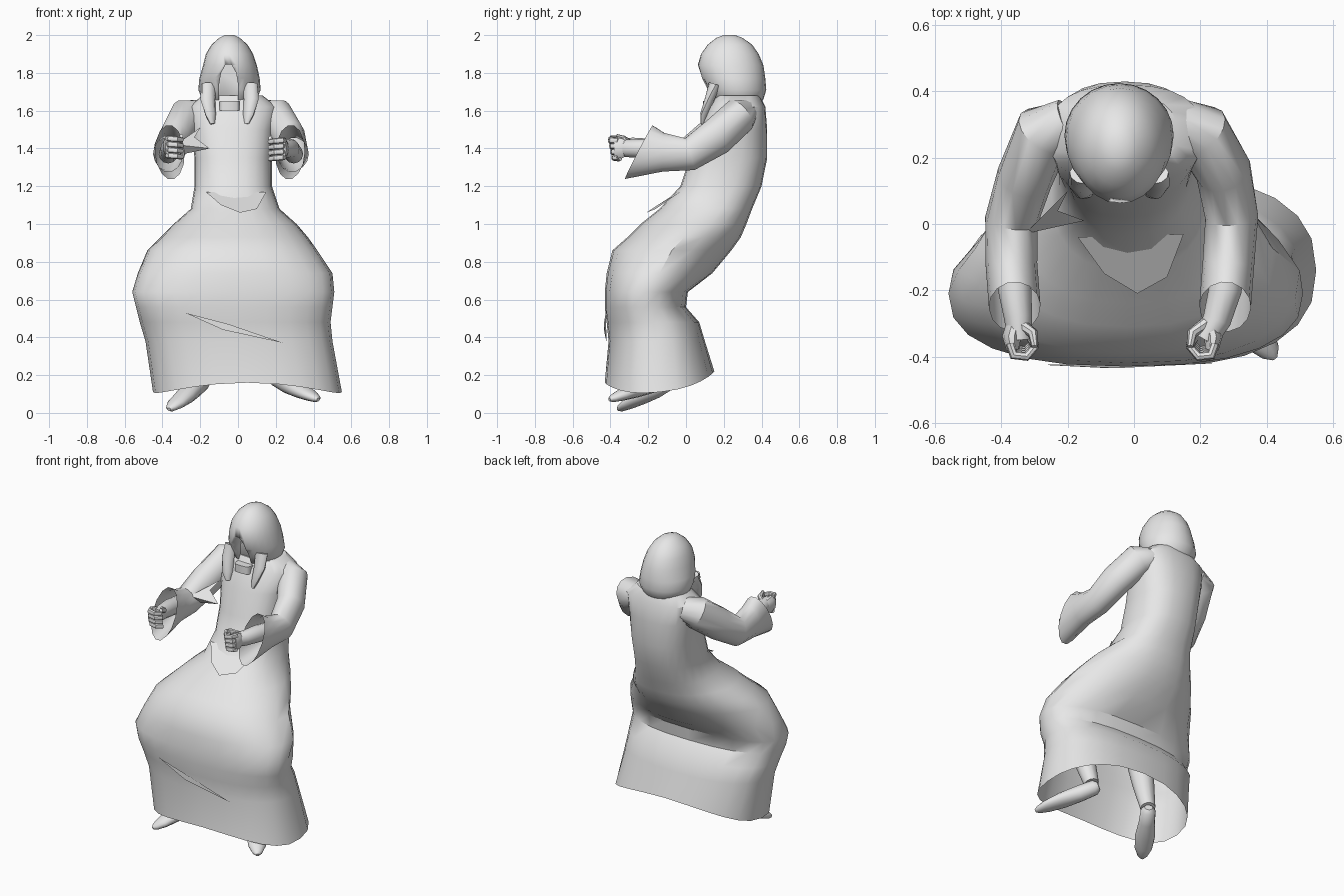
import bpy, bmesh
from math import sin, cos, pi, copysign
from mathutils import Vector

cube = bpy.data.objects.get("Cube")
if cube:
    bpy.data.objects.remove(cube, do_unlink=True)

grey = bpy.data.materials.new("plain grey")
grey.use_nodes = True
grey.diffuse_color = (0.8, 0.8, 0.8, 1)
grey.node_tree.nodes["Principled BSDF"].inputs["Base Color"].default_value = (0.8, 0.8, 0.8, 1)


def finish(name, bm, angle=0.7):
    bmesh.ops.recalc_face_normals(bm, faces=bm.faces)
    mesh = bpy.data.meshes.new(name)
    bm.to_mesh(mesh)
    bm.free()
    obj = bpy.data.objects.new(name, mesh)
    bpy.context.collection.objects.link(obj)
    mesh.materials.append(grey)
    bpy.ops.object.select_all(action='DESELECT')
    obj.select_set(True)
    bpy.context.view_layer.objects.active = obj
    bpy.ops.object.shade_smooth_by_angle(angle=angle)
    return obj


def loft(name, rings, start=True, end=True, angle=0.7):
    bm = bmesh.new()
    loops = [[bm.verts.new(p) for p in ring] for ring in rings]
    n = len(loops[0])
    for a, b in zip(loops, loops[1:]):
        for i in range(n):
            j = (i + 1) % n
            bm.faces.new((a[i], a[j], b[j], b[i]))
    if start:
        bm.faces.new(loops[0])
    if end:
        bm.faces.new(loops[-1])
    return finish(name, bm, angle)


def section(z, x0, x1, front, back, taper=0.0, tilt=0.0, sag=0.0, power=0.82, n=24):
    """Rounded horizontal ring, narrowed toward the back, optionally tilted."""
    ring = []
    for i in range(n):
        a = 2 * pi * i / n
        c, s = (copysign(abs(v) ** power, v) for v in (cos(a), sin(a)))
        x = (x0 + x1) / 2 + (x1 - x0) / 2 * c * (1 - taper * max(0, s))
        y = (front + back) / 2 + (back - front) / 2 * s
        ring.append((x, y, z + tilt * s - sag * c * c))
    return ring


def tube(name, path, n=12, start=True, end=True, shear=0.0):
    """Path of (x, y, z, half width, half height); shear slants the last ring."""
    pts = [Vector(p[:3]) for p in path]
    rings = []
    for k, p in enumerate(path):
        t = (pts[min(k + 1, len(pts) - 1)] - pts[max(k - 1, 0)]).normalized()
        side = t.cross(Vector((0, 0, 1)))
        side = side.normalized() if side.length > 0.15 else Vector((1, 0, 0))
        up = side.cross(t)
        slant = shear if k == len(path) - 1 else 0
        rings.append([pts[k] + side * p[3] * cos(2 * pi * i / n)
                      + (up * p[4] - t * slant) * sin(2 * pi * i / n) for i in range(n)])
    return loft(name, rings, start, end)


def plate(name, points):
    bm = bmesh.new()
    bm.faces.new([bm.verts.new(p) for p in points])
    return finish(name, bm)


# Robe: open hem, bent knees, hips and leaning torso
loft("robe", [
    section(0.19, -0.45, 0.55, -0.43, 0.15, tilt=0.03, sag=0.08),
    section(0.38, -0.49, 0.50, -0.41, 0.10),
    section(0.48, -0.52, 0.49, -0.42, 0.07),
    section(0.56, -0.54, 0.50, -0.43, 0.00),
    section(0.64, -0.56, 0.51, -0.43, 0.01),
    section(0.74, -0.53, 0.50, -0.42, 0.14, 0.3),
    section(0.86, -0.48, 0.42, -0.39, 0.24, 0.35),
    section(0.93, -0.41, 0.37, -0.31, 0.29, 0.3),
    section(1.00, -0.34, 0.31, -0.24, 0.32, 0.2),
    section(1.08, -0.25, 0.22, -0.14, 0.35),
    section(1.20, -0.23, 0.18, -0.03, 0.40),
    section(1.35, -0.23, 0.18, 0.02, 0.43),
    section(1.50, -0.25, 0.19, 0.07, 0.43),
    section(1.62, -0.26, 0.21, 0.12, 0.42),
    section(1.68, -0.19, 0.13, 0.16, 0.39),
], start=False)

# Tunic point at the waist and a fold across the skirt
plate("waist_flap", [(-0.17, -0.04, 1.17), (-0.09, -0.15, 1.10), (0.01, -0.21, 1.06),
                     (0.10, -0.16, 1.08), (0.15, -0.03, 1.17)])
plate("skirt_fold", [(-0.28, -0.425, 0.53), (-0.05, -0.435, 0.47),
                     (0.24, -0.42, 0.37), (-0.08, -0.435, 0.44)])

# Hood with an arched face opening
hood = loft("hood", [
    section(1.63, -0.15, 0.07, 0.18, 0.38, power=1),
    section(1.66, -0.19, 0.10, 0.13, 0.41, power=1),
    section(1.71, -0.21, 0.12, 0.11, 0.425, power=1),
    section(1.77, -0.205, 0.115, 0.08, 0.42, power=1),
    section(1.84, -0.185, 0.10, 0.062, 0.41, power=1),
    section(1.90, -0.17, 0.08, 0.08, 0.385, power=1),
    section(1.95, -0.14, 0.05, 0.115, 0.35, power=1),
    section(1.985, -0.10, 0.01, 0.16, 0.30, power=1),
    section(2.00, -0.07, -0.02, 0.20, 0.26, power=1),
])
arch = [(-0.10, 1.60), (0.00, 1.60), (0.00, 1.74), (-0.01, 1.80),
        (-0.035, 1.845), (-0.065, 1.845), (-0.09, 1.80), (-0.10, 1.74)]
cutter = loft("face_cutter", [[(x, y, z) for x, z in arch] for y in (0.0, 0.17)])
cutter.hide_render = True
cut = hood.modifiers.new("face opening", 'BOOLEAN')
cut.object = cutter
cut.solver = 'EXACT'
bpy.context.view_layer.objects.active = hood
bpy.ops.object.modifier_apply(modifier=cut.name)
bpy.data.objects.remove(cutter, do_unlink=True)

# Hood lappets and collar
for side, name in ((-1, "right_lappet"), (1, "left_lappet")):
    x = -0.045
    tube(name, [(x + side * 0.11, 0.15, 1.74, 0.04, 0.03), (x + side * 0.115, 0.125, 1.66, 0.04, 0.025),
                (x + side * 0.10, 0.10, 1.58, 0.033, 0.02), (x + side * 0.09, 0.09, 1.53, 0.015, 0.01)], n=10)
loft("collar", [section(z, -0.10, 0.01, 0.09, 0.25, power=0.4, n=16) for z in (1.60, 1.65)])


def arm(label, side, shoulder, upper, elbow, cuff, wrist, hand):
    # Sleeve with a wide slanted cuff
    cx, cy, cz = cuff
    tube(label + "_sleeve", [
        (shoulder[0] - side * 0.07, shoulder[1] + 0.03, shoulder[2] + 0.02, 0.07, 0.07),
        (*shoulder, 0.09, 0.10), (*upper, 0.085, 0.10), (*elbow, 0.08, 0.09),
        (cx + side * 0.01, cy + 0.13, cz, 0.078, 0.105), (*cuff, 0.078, 0.145)],
        n=14, end=False, shear=0.075)
    # Forearm and wrist
    tube(label + "_forearm", [(*elbow, 0.05, 0.05), (cx, cy + 0.05, cz + 0.02, 0.05, 0.052),
                              (*wrist, 0.043, 0.047), (*hand, 0.035, 0.045)])
    # Fist: palm, four curled fingers, thumb
    x, y, z = hand
    tube(label + "_palm", [(x + side * 0.015, y + 0.05, z, 0.025, 0.035),
                           (x + side * 0.025, y + 0.01, z, 0.028, 0.055),
                           (x + side * 0.02, y - 0.03, z, 0.02, 0.052)], n=10)
    for i in range(4):
        h = z + 0.043 - i * 0.03
        inset = 0.006 * i
        tube(f"{label}_finger_{i + 1}", [
            (x + side * 0.03, y - 0.01, h, 0.013, 0.015),
            (x + side * 0.018, y - 0.045 + inset, h, 0.015, 0.016),
            (x - side * 0.02, y - 0.05 + inset, h - 0.004, 0.014, 0.015),
            (x - side * 0.045, y - 0.022 + inset, h - 0.008, 0.013, 0.014),
            (x - side * 0.03, y + 0.004, h - 0.008, 0.009, 0.01)], n=8)
    tube(label + "_thumb", [(x, y + 0.05, z + 0.02, 0.018, 0.02),
                            (x - side * 0.04, y + 0.02, z + 0.04, 0.016, 0.018),
                            (x - side * 0.045, y - 0.02, z + 0.055, 0.01, 0.012)], n=8)


arm("left", 1, (0.20, 0.28, 1.57), (0.27, 0.16, 1.46), (0.295, 0.02, 1.37),
    (0.275, -0.25, 1.38), (0.25, -0.29, 1.40), (0.215, -0.35, 1.40))
arm("right", -1, (-0.27, 0.28, 1.57), (-0.33, 0.14, 1.46), (-0.37, 0.01, 1.37),
    (-0.36, -0.25, 1.38), (-0.35, -0.28, 1.41), (-0.345, -0.35, 1.41))

# Loose cloth hanging between the right sleeve and the chest
plate("sleeve_flap", [(-0.33, -0.03, 1.42), (-0.20, 0.10, 1.51), (-0.23, 0.04, 1.46), (-0.15, 0.01, 1.40)])
plate("sleeve_flap_lower", [(-0.33, -0.03, 1.42), (-0.15, 0.01, 1.40), (-0.29, 0.02, 1.37)])


# Legs inside the skirt, with pointed shoes
def leg(label, knee, ankle, toe):
    a, t = Vector(ankle), Vector(toe)
    tube(label + "_leg", [(*knee, 0.075, 0.075), (*a.lerp(Vector(knee), 0.5), 0.065, 0.065),
                          (*a, 0.045, 0.045)], n=12)
    shape = ((-0.13, 0.025, 0.025), (-0.06, 0.045, 0.045), (0.2, 0.048, 0.05),
             (0.5, 0.06, 0.042), (0.78, 0.052, 0.03), (0.94, 0.03, 0.02), (1.0, 0.01, 0.01))
    base = a - Vector((0, 0, 0.035))
    tube(label + "_shoe", [(*base.lerp(t, f), w, h) for f, w, h in shape], n=14)


leg("left", (0.24, -0.24, 0.58), (0.22, -0.13, 0.21), (0.425, -0.405, 0.07))
leg("right", (-0.24, -0.24, 0.58), (-0.20, -0.11, 0.19), (-0.365, -0.36, 0.018))
